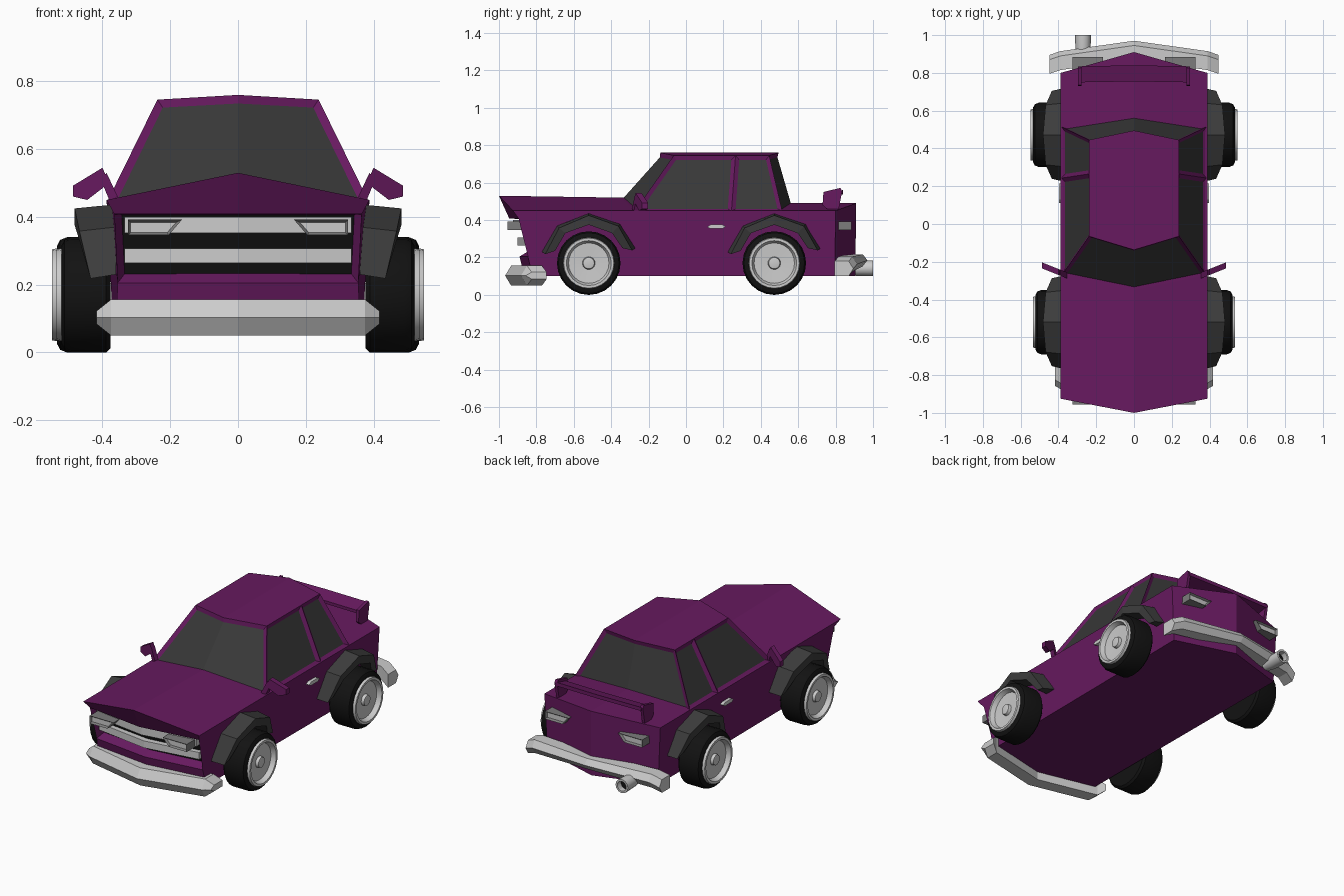
import bpy, bmesh
from math import sin, cos, pi, radians

if "Cube" in bpy.data.objects:
    bpy.data.objects.remove(bpy.data.objects["Cube"])


def material(name, rgb):
    m = bpy.data.materials.new(name)
    m.diffuse_color = (*rgb, 1)
    m.use_nodes = True
    m.node_tree.nodes["Principled BSDF"].inputs["Base Color"].default_value = m.diffuse_color
    return m


PAINT = material("purple_paint", (0.135, 0.01, 0.115))
GLASS = material("dark_glass", (0.04, 0.04, 0.04))
BLACK = material("black", (0.006, 0.006, 0.006))
TRIM = material("dark_trim", (0.045, 0.045, 0.045))


def build(name, verts, faces, mats=(), mirror=False, smooth=False, tags=None, inset=(0.02, -0.012)):
    """Mesh from points; tagged faces are inset: 1 as joined regions, 2 one by one."""
    bm = bmesh.new()
    vs = [bm.verts.new(v) for v in verts]
    for i, f in enumerate(faces):
        bm.faces.new([vs[j] for j in f]).material_index = (tags or {}).get(i, 0)
    if mirror:
        bmesh.ops.mirror(bm, geom=bm.verts[:] + bm.edges[:] + bm.faces[:],
                         axis='X', merge_dist=0.0005)
    bmesh.ops.recalc_face_normals(bm, faces=bm.faces[:])
    for tag, op in ((1, bmesh.ops.inset_region), (2, bmesh.ops.inset_individual)):
        chosen = [f for f in bm.faces if f.material_index == tag]
        if chosen:
            rim = op(bm, faces=chosen, thickness=inset[0], depth=inset[1], use_even_offset=True)
            for f in rim["faces"]:
                f.material_index = 0
    for f in bm.faces:
        f.material_index = min(f.material_index, 1)
    me = bpy.data.meshes.new(name)
    bm.to_mesh(me)
    bm.free()
    for m in mats:
        me.materials.append(m)
    ob = bpy.data.objects.new(name, me)
    bpy.context.collection.objects.link(ob)
    if smooth:
        bpy.ops.object.select_all(action='DESELECT')
        ob.select_set(True)
        bpy.context.view_layer.objects.active = ob
        bpy.ops.object.shade_smooth_by_angle(angle=radians(30))
    return ob


def loft(name, rings, mat=None, **kw):
    """Skin a list of equal rings and cap both ends."""
    n = len(rings[0])
    verts = [p for r in rings for p in r]
    faces = [(k * n + i, k * n + (i + 1) % n, (k + 1) * n + (i + 1) % n, (k + 1) * n + i)
             for k in range(len(rings) - 1) for i in range(n)]
    faces += [tuple(range(n)), tuple(range(len(verts) - n, len(verts)))]
    if "tags" in kw:
        kw["tags"] = {len(faces) - 1: 2}
    mats = mat if isinstance(mat, tuple) else (mat,) if mat else ()
    return build(name, verts, faces, mats, **kw)


def bar(name, half, profile, mat=None):
    """Sweep a (dy, dz) profile across the car; half path is (x, y, z, height scale)."""
    path = [(-x, y, z, s) for x, y, z, s in half[:0:-1]] + half
    return loft(name, [[(x, y + a, z + b * s) for a, b in profile] for x, y, z, s in path], mat)


def lathe(name, profile, centre, n, axis='X', mat=None, mirror=True):
    cx, cy, cz = centre
    rings = []
    for d, r in profile:
        cs = [(r * cos(2 * pi * i / n), r * sin(2 * pi * i / n)) for i in range(n)]
        rings.append([(cx + d, cy + a, cz + b) if axis == 'X' else (cx + a, cy + d, cz + b)
                      for a, b in cs])
    return loft(name, rings, mat, mirror=mirror, smooth=True)


# Body shell with the grille opening sunk into the nose
build("body", [
    (0, -1, .53), (.388, -.925, .45), (0, -.945, .408), (.365, -.895, .408),
    (0, -.89, .205), (.355, -.845, .205), (0, -.865, .1), (.36, -.82, .1),
    (0, -.35, .52), (.388, -.27, .45), (0, .57, .49), (.388, .51, .45),
    (0, .91, .49), (.388, .8, .45), (0, .905, .1), (.37, .795, .1)],
    [(0, 1, 9, 8), (8, 9, 11, 10), (10, 11, 13, 12), (12, 13, 15, 14), (14, 15, 7, 6),
     (1, 3, 5, 7, 15, 13, 11, 9), (0, 1, 3, 2), (2, 3, 5, 4), (4, 5, 7, 6)],
    (PAINT, BLACK), mirror=True, tags={7: 1}, inset=(0.015, -0.05))

# Cabin with inset windows
build("cabin", [
    (0, -.355, .515), (.385, -.275, .447), (0, .575, .487), (.385, .515, .447),
    (0, -.137, .76), (.238, -.065, .746), (0, .495, .76), (.238, .445, .746),
    (.385, .243, .447), (.238, .265, .746)],
    [(0, 1, 5, 4), (2, 3, 7, 6), (4, 5, 9, 7, 6), (1, 8, 9, 5), (8, 3, 7, 9)],
    (PAINT, GLASS), mirror=True, tags={0: 1, 1: 1, 3: 2, 4: 2}, inset=(0.021, -0.013))

# Grille bars
for label, z, h, y in (("upper", .376, .024, -.925), ("lower", .285, .021, -.9)):
    bar(label + "_grille_bar", [(0, y, z, 1), (.335, y + .05, z, 1)],
        [(0, -h), (0, h), (.04, h), (.04, -h)])

# Head and tail lamps
lamp = [(.165, .392), (.325, .392), (.325, .346), (.205, .346)]
for label, y0, y1 in (("headlight", -.87, -.955), ("taillight", .8, .885)):
    loft(label, [[(x, y, z) for x, z in lamp] for y in (y0, y1)],
         (material(label + "_frame", (.2, .2, .2)), material(label + "_lens", (.55, .55, .55))),
         mirror=True, tags={}, inset=(.008, -.012))

# Bumpers
bar("front_bumper", [(0, -.875, .103, 1), (.375, -.79, .103, 1), (.418, -.765, .103, .35)],
    [(.02, .053), (-.06, .053), (-.092, 0), (-.06, -.053), (.02, -.053)])
bar("rear_bumper", [(0, .88, .185, .8), (.39, .825, .165, 1), (.448, .805, .14, 1)],
    [(-.01, .04), (.065, .04), (.09, 0), (.065, -.04), (-.01, -.04)])

# Exhaust
lathe("exhaust", [(0, .03), (.06, .04), (.15, .042), (.15, .03), (.1, .03)], (-.27, .85, .142),
      12, 'Y', mirror=False)
lathe("exhaust_opening", [(.11, .03), (.115, .03)], (-.27, .85, .142), 12, 'Y', BLACK, False)

# Wheels and wheel arch flares
arch = [(-.25, .23, -.18, .235, .435), (-.17, .37, -.125, .33, .468), (0, .437, 0, .375, .482),
        (.17, .38, .125, .33, .468), (.25, .25, .18, .25, .435)]
for label, cy, dx in (("front", -.52, -.013), ("rear", .472, 0)):
    centre = (dx, cy, .17)
    lathe(label + "_tyre", [(.39, .12), (.39, .158), (.402, .17), (.505, .17), (.525, .162),
                            (.534, .145), (.534, .13), (.51, .12)], centre, 24, mat=BLACK)
    lathe(label + "_rim", [(.5, .125), (.535, .137), (.549, .134), (.549, .12), (.522, .108),
                           (.518, .034), (.535, .03), (.537, .022)], centre, 24)
    loft(label + "_arch_flare", [[(.36, cy + a, b), (x, cy + a * .93, b - .012),
                                  (x, cy + c, d), (.36, cy + c, d)] for a, b, c, d, x in arch],
         TRIM, mirror=True)

# Door handles
handle = [(.112, .363), (.13, .375), (.195, .375), (.214, .366), (.195, .354), (.13, .354)]
loft("door_handle", [[(x, y, z) for y, z in handle] for x in (.37, .398)], mirror=True)

# Wing mirrors
for label, poly in (("head", [(.38, .5), (.4, .545), (.487, .492), (.487, .46), (.445, .45)]),
                    ("stalk", [(.355, .46), (.388, .53), (.405, .51), (.378, .445)])):
    loft("mirror_" + label, [[(x, y + .4 * (x - .4), z) for x, z in poly] for y in (-.27, -.238)],
         PAINT, mirror=True)

# Rear spoiler: blade and end supports
bar("spoiler_blade", [(0, .755, .53, 1), (.285, .75, .53, 1)],
    [(0, -.01), (0, .008), (.085, .03), (.085, .008)], PAINT)
support = [(.765, .45), (.815, .45), (.835, .555), (.825, .572), (.735, .55), (.73, .48)]
loft("spoiler_support", [[(x, y, z) for y, z in support] for x in (.278, .296)], PAINT, mirror=True)
